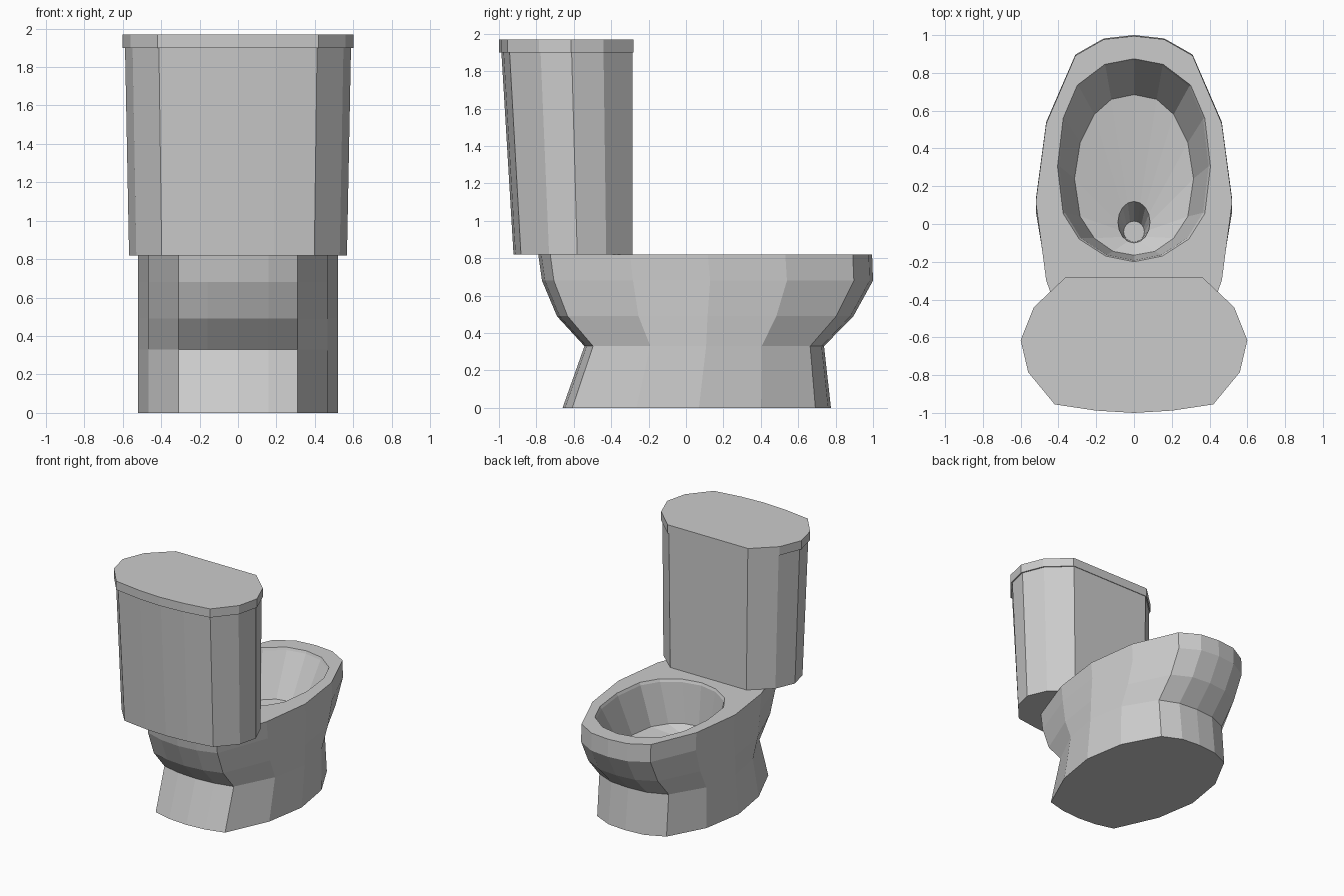
import bpy, bmesh
from math import sin, cos, pi

if "Cube" in bpy.data.objects:
    bpy.data.objects.remove(bpy.data.objects["Cube"])


def mirror(half):
    """Close a half outline (x >= 0, both ends on the centre line) across x = 0."""
    return half + [(-x, y) for x, y in half[-2:0:-1]]


def ellipse(cy, rx, ry, n=16):
    return [(rx * sin(2 * pi * i / n), cy + ry * cos(2 * pi * i / n)) for i in range(n)]


def at(outline, z):
    return [(x, y, z) for x, y in outline]


def loft(name, rings):
    """Skin a stack of equal-length rings and cap both ends."""
    bm = bmesh.new()
    loops = [[bm.verts.new(p) for p in ring] for ring in rings]
    n = len(loops[0])
    for a, b in zip(loops, loops[1:]):
        for i in range(n):
            j = (i + 1) % n
            bm.faces.new((a[i], a[j], b[j], b[i]))
    bm.faces.new(loops[0][::-1])
    bm.faces.new(loops[-1])
    bmesh.ops.recalc_face_normals(bm, faces=bm.faces[:])
    mesh = bpy.data.meshes.new(name)
    bm.to_mesh(mesh)
    bm.free()
    obj = bpy.data.objects.new(name, mesh)
    bpy.context.collection.objects.link(obj)
    return obj


# Bowl: outline as (x, fraction from back to tip), stretched in y per level
plan = mirror([(0, 1), (.16, .99), (.31, .942), (.465, .74), (.52, .508),
               (.465, .275), (.31, .036), (.16, .009), (0, 0)])
levels = [(0, -.66, .775), (.33, -.543, .738), (.49, -.69, .895),
          (.68, -.77, 1.0), (.82, -.79, .995)]
rings = [[(x, back + f * (tip - back), z) for x, f in plan] for z, back, tip in levels]

# Basin: opening, small lip, floor edge, drain and drain bottom
opening = mirror([(0, .875), (.155, .845), (.30, .735), (.375, .56), (.405, .305),
                  (.375, .055), (.29, -.08), (.15, -.17), (0, -.2)])
lip = [(x * .975, .34 + (y - .34) * .985) for x, y in opening]
floor = mirror([(0, .685), (.12, .66), (.21, .58), (.285, .43), (.315, .24),
                (.285, .04), (.21, -.075), (.11, -.145), (0, -.165)])
rings += [at(opening, .82), at(lip, .80), at(floor, .48),
          at(ellipse(.01, .085, .11), .42), at(ellipse(-.04, .055, .055), .2)]
loft("bowl", rings)

# Tank and lid share one outline; the tank flares towards the lid
tank_plan = mirror([(0, -.28), (.36, -.28), (.53, -.44), (.60, -.615),
                    (.56, -.785), (.42, -.955), (.2, -.988), (0, -1.0)])


def tank_ring(sx, sy, z):
    return [(x * sx, -.285 + (y + .28) * sy, z) for x, y in tank_plan]


loft("tank", [tank_ring(.945, .885, .82), tank_ring(.98, .975, 1.90)])
loft("tank_lid", [at(tank_plan, 1.90), at(tank_plan, 1.97)])
